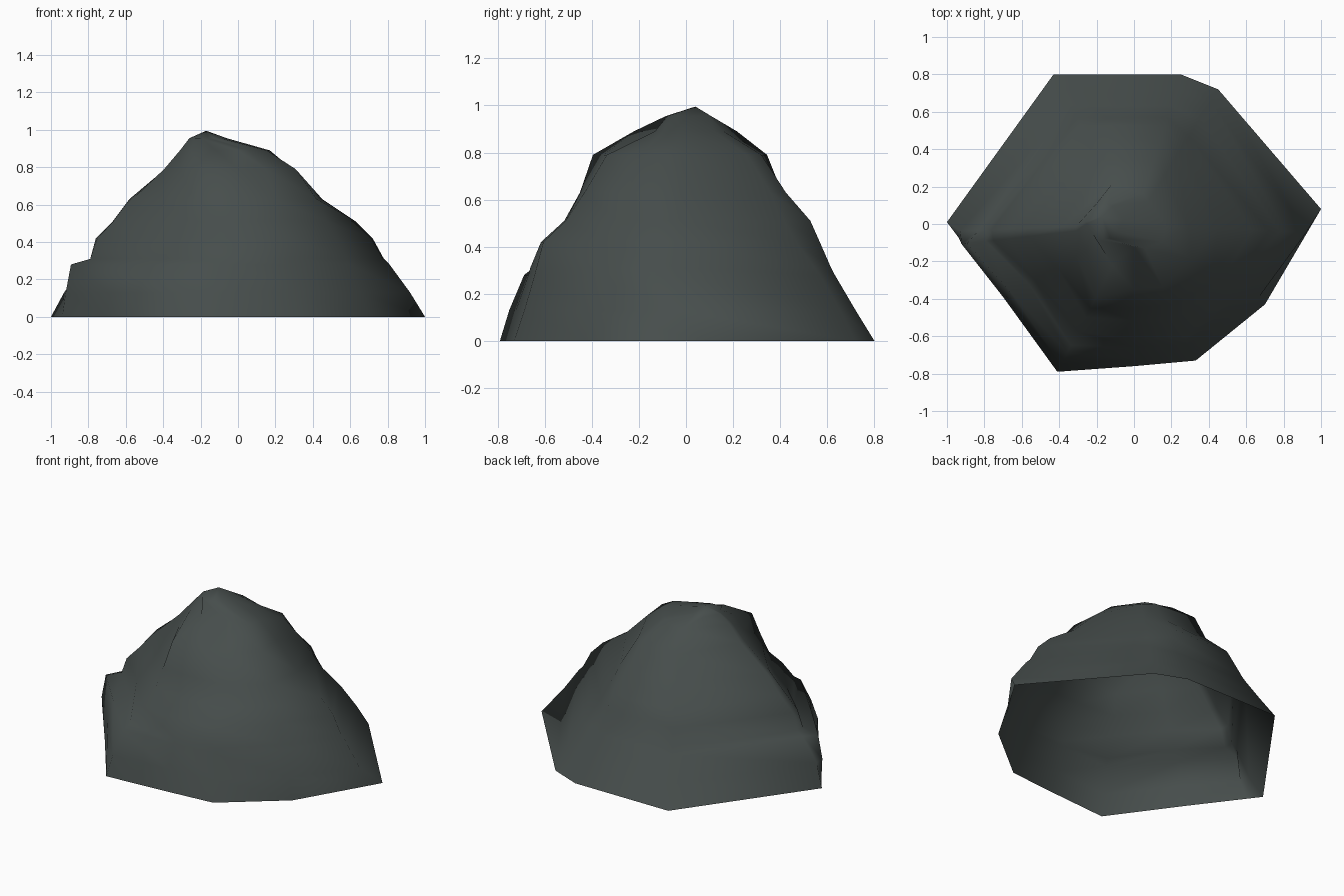
import bpy, bmesh, math

if "Cube" in bpy.data.objects:
    bpy.data.objects.remove(bpy.data.objects["Cube"])

# Stone colour
stone = bpy.data.materials.new("dark grey stone")
stone.diffuse_color = (0.062, 0.075, 0.072, 1)
stone.use_nodes = True
stone.node_tree.nodes["Principled BSDF"].inputs["Base Color"].default_value = stone.diffuse_color

# Footprint: roughly hexagonal, clockwise from the left corner
BASE = [(-1, .01), (-.43, .8), (.25, .8), (.45, .72), (1, .08), (.7, -.43),
        (.33, -.73), (0, -.76), (-.41, -.79), (-.7, -.39), (-.94, -.07)]

# Above the ground the left and right corners swing slightly forward
BODY = list(BASE)
BODY[0] = (-1, -.04)
BODY[4] = (1, -.05)
BODY[10] = (-.94, -.11)

# Height, then how far each footprint corner is pulled in towards the middle
LAYERS = [
    (.00, [1, 1, 1, 1, 1, 1, 1, 1, 1, 1, 1]),
    (.13, [.93, .90, .90, .91, .92, .94, .94, .95, .95, .98, .98]),
    (.28, [.83, .79, .79, .79, .81, .85, .88, .88, .87, .94, .95]),
    (.31, [.79, .77, .77, .76, .78, .83, .87, .87, .82, .81, .84]),
    (.42, [.76, .71, .71, .65, .72, .75, .83, .81, .73, .76, .80]),
    (.51, [.67, .66, .66, .58, .63, .68, .70, .68, .63, .67, .71]),
    (.63, [.58, .51, .53, .50, .45, .60, .59, .59, .57, .59, .60]),
    (.79, [.39, .43, .40, .36, .29, .44, .46, .46, .50, .44, .42]),
    (.89, [.31, .27, .20, .17, .17, .22, .18, .16, .28, .36, .33]),
]

bm = bmesh.new()
rings = [[bm.verts.new((x * s, y * s, z))
          for (x, y), s in zip(BODY if z else BASE, scales)]
         for z, scales in LAYERS]

# Small shoulder just under the off-centre summit
rings.append([bm.verts.new((-.16 + x * .1, .01 + y * .12, .955)) for x, y in BASE])

# Sides (the underside stays open)
n = len(BASE)
for low, high in zip(rings, rings[1:]):
    for i in range(n):
        j = (i + 1) % n
        bm.faces.new((low[i], high[i], high[j], low[j]))

# Summit
tip = bm.verts.new((-.17, .04, .995))
for i in range(n):
    bm.faces.new((rings[-1][i], tip, rings[-1][(i + 1) % n]))
bmesh.ops.recalc_face_normals(bm, faces=bm.faces)
if sum(f.normal.z for f in bm.faces) < 0:
    bmesh.ops.reverse_faces(bm, faces=bm.faces)

mesh = bpy.data.meshes.new("boulder")
bm.to_mesh(mesh)
bm.free()
mesh.materials.append(stone)
boulder = bpy.data.objects.new("boulder", mesh)
bpy.context.collection.objects.link(boulder)

# Soft shading with the sharpest ledges kept
bpy.context.view_layer.objects.active = boulder
boulder.select_set(True)
bpy.ops.object.shade_smooth_by_angle(angle=math.radians(75))
